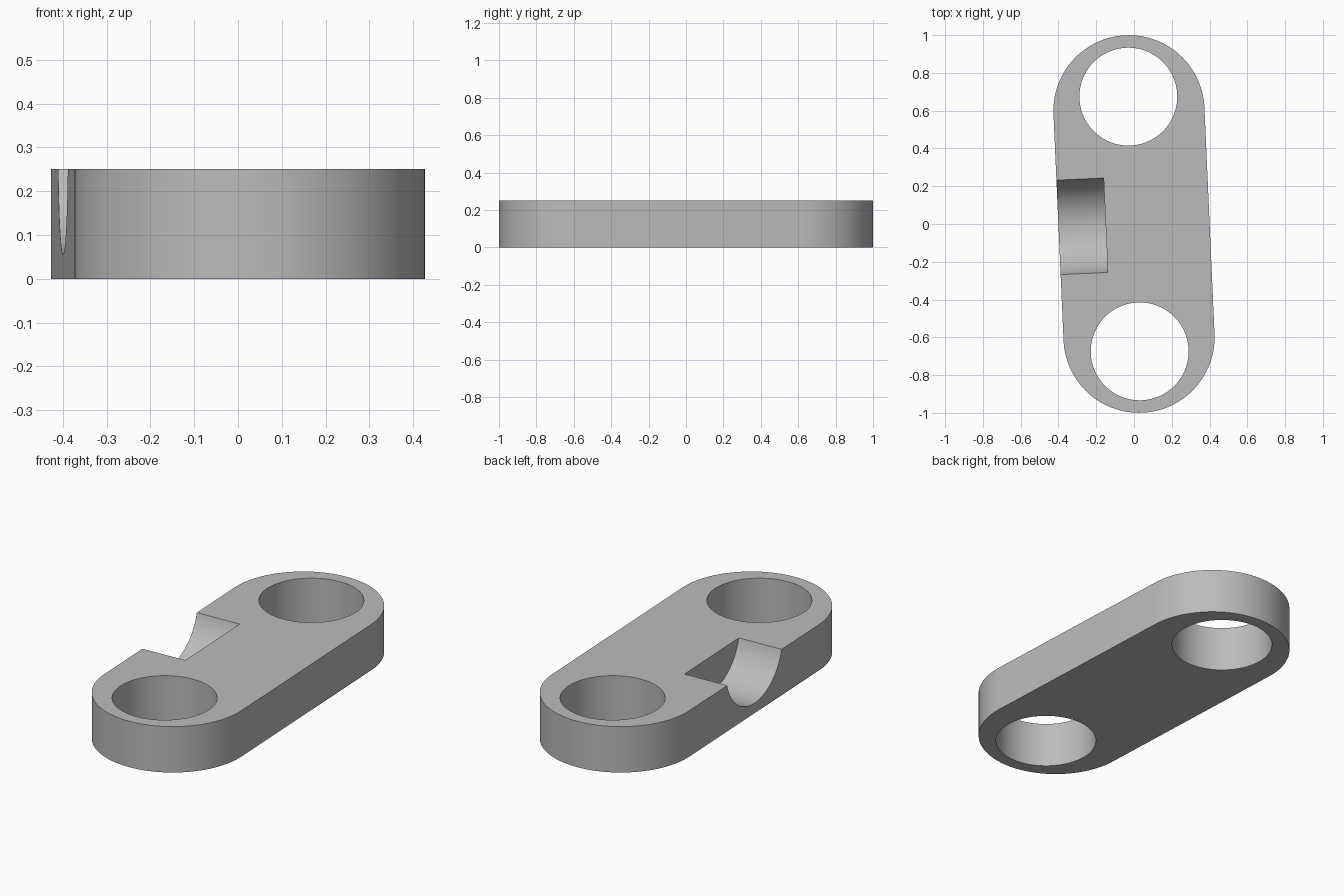
import bpy, bmesh, math
from mathutils import Matrix, Vector

cube = bpy.data.objects.get("Cube")
if cube:
    bpy.data.objects.remove(cube, do_unlink=True)

HEIGHT = 0.25
END_RADIUS, END_OFFSET = 0.4, 0.6
HOLE_RADIUS, HOLE_OFFSET = 0.259, 0.675
NOTCH_RADIUS, NOTCH_FLOOR, NOTCH_INNER = 0.258, 0.055, -0.15
TILT = Matrix.Rotation(math.radians(2.55), 4, 'Z')

grey = bpy.data.materials.new("plain grey")
grey.use_nodes = True
colour = (0.5, 0.5, 0.5, 1)
grey.diffuse_color = colour
grey.node_tree.nodes["Principled BSDF"].inputs["Base Color"].default_value = colour


def make_object(name, bm):
    bmesh.ops.recalc_face_normals(bm, faces=bm.faces)
    mesh = bpy.data.meshes.new(name)
    bm.to_mesh(mesh)
    bm.free()
    mesh.materials.append(grey)
    obj = bpy.data.objects.new(name, mesh)
    bpy.context.collection.objects.link(obj)
    obj.matrix_world = TILT
    return obj


def cylinder(name, radius, length, matrix):
    bm = bmesh.new()
    bmesh.ops.create_cone(bm, cap_ends=True, segments=128, radius1=radius,
                          radius2=radius, depth=length, matrix=matrix)
    return make_object(name, bm)


# Link plate: rounded-end outline, extruded
bm = bmesh.new()
outline = []
steps = 64
for side in (1, -1):
    for i in range(steps + 1):
        a = math.pi * i / steps
        outline.append(bm.verts.new((side * END_RADIUS * math.cos(a),
                                     side * (END_OFFSET + END_RADIUS * math.sin(a)), 0)))
base = bm.faces.new(outline)
top = bmesh.ops.extrude_face_region(bm, geom=[base])
bmesh.ops.translate(bm, vec=Vector((0, 0, HEIGHT)),
                    verts=[g for g in top["geom"] if isinstance(g, bmesh.types.BMVert)])
plate = make_object("link_plate", bm)

# Two through holes and a round-bottomed side notch
cutters = [cylinder("hole_cutter", HOLE_RADIUS, 1,
                    Matrix.Translation((0, s * HOLE_OFFSET, 0))) for s in (1, -1)]
notch_place = Matrix.Translation((NOTCH_INNER - 0.5, 0, NOTCH_FLOOR + NOTCH_RADIUS))
cutters.append(cylinder("notch_cutter", NOTCH_RADIUS, 1,
                        notch_place @ Matrix.Rotation(math.pi / 2, 4, 'Y')))
for cutter in cutters:
    cutter.hide_render = True
    mod = plate.modifiers.new(cutter.name, 'BOOLEAN')
    mod.operation = 'DIFFERENCE'
    mod.solver = 'EXACT'
    mod.object = cutter

# Apply the cuts, drop the cutters, smooth the round walls
bpy.ops.object.select_all(action='DESELECT')
bpy.context.view_layer.objects.active = plate
plate.select_set(True)
for mod in list(plate.modifiers):
    bpy.ops.object.modifier_apply(modifier=mod.name)
for cutter in cutters:
    bpy.data.objects.remove(cutter, do_unlink=True)
bpy.ops.object.shade_smooth_by_angle(angle=math.radians(30))
